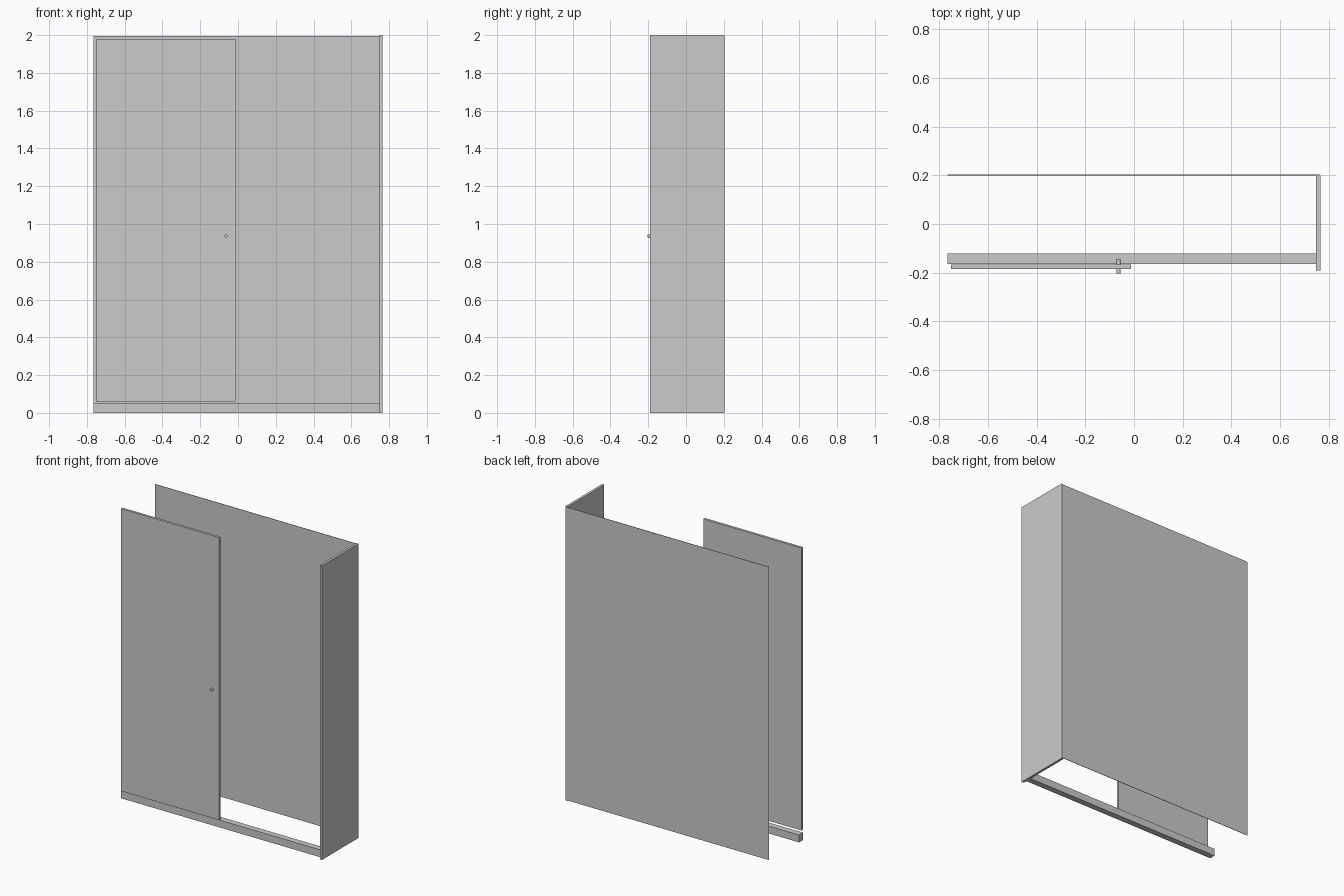
import bpy
from math import pi

cube = bpy.data.objects.get("Cube")
if cube:
    bpy.data.objects.remove(cube, do_unlink=True)

# Single plain grey finish
GREY = (0.6, 0.6, 0.6, 1)
grey = bpy.data.materials.new("plain_grey")
grey.use_nodes = True
grey.diffuse_color = GREY
bsdf = next(n for n in grey.node_tree.nodes if n.type == "BSDF_PRINCIPLED")
bsdf.inputs["Base Color"].default_value = GREY


def panel(name, x, y, z):
    """Box board spanning the (low, high) range on each axis."""
    spans = (x, y, z)
    bpy.ops.mesh.primitive_cube_add(size=1, location=[(a + b) / 2 for a, b in spans])
    board = bpy.context.object
    board.name = name
    board.scale = [b - a for a, b in spans]
    bpy.ops.object.transform_apply(location=False, rotation=False, scale=True)
    board.data.materials.append(grey)


def knob(name, y):
    """Small round pull lying along the depth axis."""
    bpy.ops.mesh.primitive_cylinder_add(
        vertices=24, radius=0.008, depth=y[1] - y[0],
        location=(-0.063, sum(y) / 2, 0.937), rotation=(pi / 2, 0, 0))
    pull = bpy.context.object
    pull.name = name
    pull.data.materials.append(grey)
    bpy.ops.object.shade_smooth_by_angle()


# Carcass: one side, thin back and plinth rail
panel("left_side", (0.748, 0.765), (-0.19, 0.2), (0, 2))
panel("back_panel", (-0.765, 0.763), (0.2, 0.203), (0.004, 1.996))
panel("plinth", (-0.765, 0.748), (-0.164, -0.122), (0, 0.05))

# Door with a pull on each face
panel("door", (-0.751, -0.013), (-0.184, -0.167), (0.06, 1.98))
knob("outer_knob", (-0.203, -0.184))
knob("inner_knob", (-0.167, -0.143))
